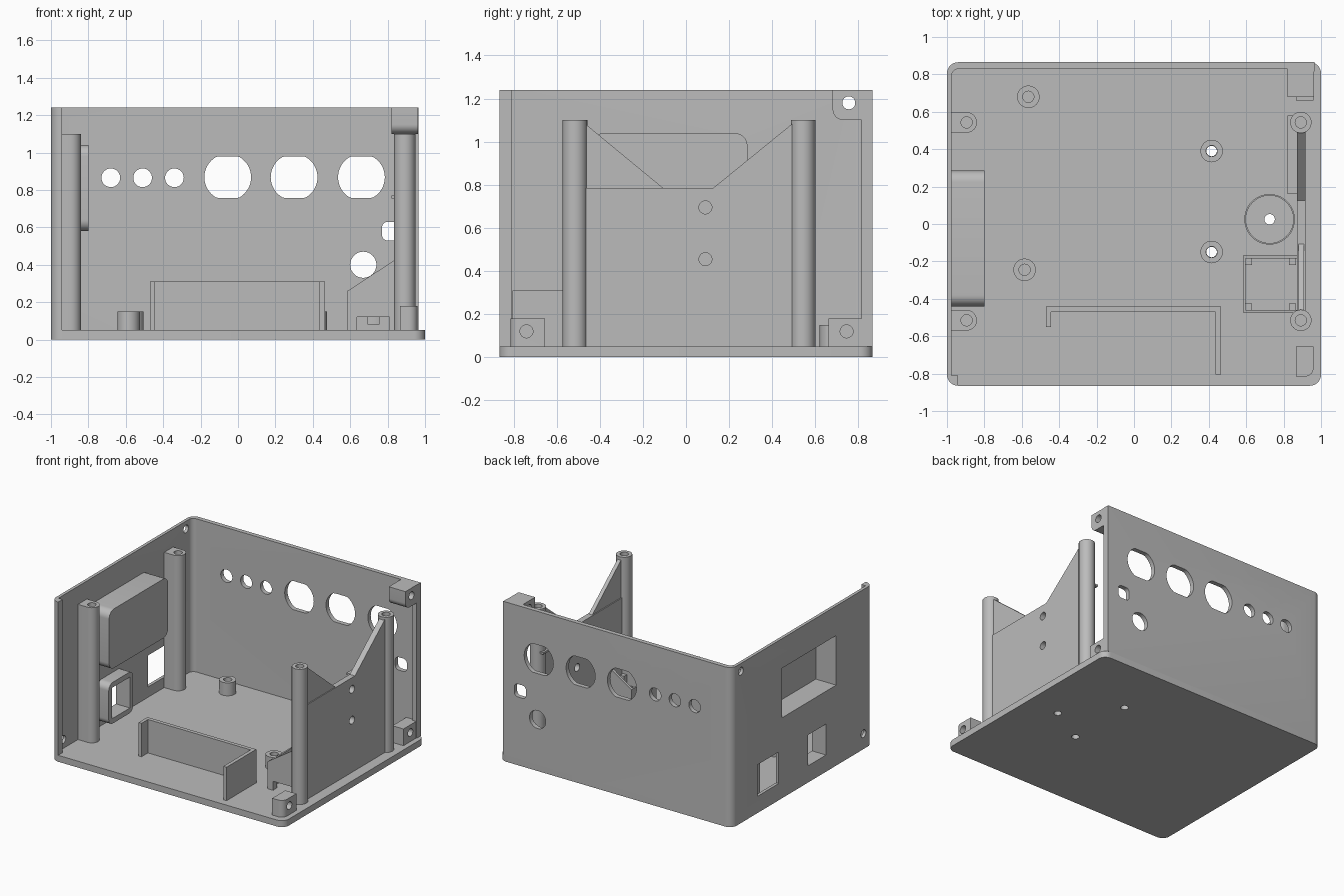
import bpy, bmesh
from math import cos, sin, pi, radians

if "Cube" in bpy.data.objects:
    bpy.data.objects.remove(bpy.data.objects["Cube"], do_unlink=True)

grey = bpy.data.materials.new("plain grey")
grey.use_nodes = True
GREY = (0.5, 0.5, 0.5, 1)
grey.diffuse_color = GREY
grey.node_tree.nodes["Principled BSDF"].inputs["Base Color"].default_value = GREY

FLOOR, TOP, POST_TOP = 0.05, 1.24, 1.1


def arc(cu, cv, r, a0, a1, n=8):
    angles = [radians(a0 + (a1 - a0) * i / n) for i in range(n + 1)]
    return [(cu + r * cos(a), cv + r * sin(a)) for a in angles]


def circle(cu, cv, r, n=32):
    return arc(cu, cv, r, 0, 360, n)[:-1]


def rect(u0, u1, v0, v1, r=0):
    if not r:
        return [(u0, v0), (u1, v0), (u1, v1), (u0, v1)]
    return (arc(u1 - r, v1 - r, r, 0, 90) + arc(u0 + r, v1 - r, r, 90, 180)
            + arc(u0 + r, v0 + r, r, 180, 270) + arc(u1 - r, v0 + r, r, 270, 360))


def prism(name, pts, axis, a, b):
    """Extrude a profile along an axis from a to b."""
    place = {"x": lambda u, v, w: (w, u, v),
             "y": lambda u, v, w: (u, w, v),
             "z": lambda u, v, w: (u, v, w)}[axis]
    bm = bmesh.new()
    low = [bm.verts.new(place(u, v, a)) for u, v in pts]
    high = [bm.verts.new(place(u, v, b)) for u, v in pts]
    bm.faces.new(low)
    bm.faces.new(high)
    for i in range(len(pts)):
        j = (i + 1) % len(pts)
        bm.faces.new((low[i], low[j], high[j], high[i]))
    bmesh.ops.recalc_face_normals(bm, faces=bm.faces)
    mesh = bpy.data.meshes.new(name)
    bm.to_mesh(mesh)
    bm.free()
    mesh.materials.append(grey)
    obj = bpy.data.objects.new(name, mesh)
    bpy.context.collection.objects.link(obj)
    return obj


def cut(obj, *holes):
    """Subtract prisms given as (profile, axis, start, end)."""
    for hole in holes:
        tool = prism("cutter", *hole)
        tool.hide_render = True
        mod = obj.modifiers.new("cut", "BOOLEAN")
        mod.operation, mod.solver, mod.object = "DIFFERENCE", "EXACT", tool
        bpy.context.view_layer.objects.active = obj
        bpy.ops.object.modifier_apply(modifier=mod.name)
        bpy.data.objects.remove(tool, do_unlink=True)
    return obj


# Standoffs on the floor, two of them drilled through the base
drilled = [(0.415, 0.39), (0.415, -0.15)]
blind = [(-0.565, 0.68), (-0.585, -0.245)]
buzzer = (0.725, 0.025)

base = prism("base_plate", rect(-1, 1, -0.865, 0.865, 0.06), "z", 0, FLOOR)
cut(base, *[(circle(x, y, 0.028), "z", -0.1, 0.1) for x, y in drilled + [buzzer]])
for i, (x, y) in enumerate(drilled + blind):
    post = prism(f"standoff_{i + 1}", circle(x, y, 0.06), "z", FLOOR, 0.15)
    cut(post, (circle(x, y, 0.03), "z", 0, 0.2))

# Back and left walls in one bent sheet with end lips
outline = (arc(-0.94, -0.805, 0.06, 180, 270)
           + [(-0.94, -0.81), (-0.976, -0.81)]
           + arc(-0.936, 0.79, 0.04, 180, 90)
           + [(0.93, 0.83), (0.93, 0.815), (0.965, 0.815), (0.965, 0.865)]
           + arc(-0.94, 0.805, 0.06, 90, 180))
walls = prism("back_and_left_walls", outline, "z", FLOOR, TOP)

# Connector openings in the back wall
back_holes = [circle(x, 0.865, 0.05) for x in (-0.68, -0.51, -0.34)]
for x in (-0.055, 0.3, 0.66):
    back_holes.append([(u, max(0.757, min(0.98, v))) for u, v in circle(x, 0.868, 0.125, 48)])
back_holes += [circle(0.67, 0.4, 0.07), rect(0.77, 0.87, 0.53, 0.63, 0.03)]
cut(walls, *[(h, "y", 0.7, 1) for h in back_holes])

# Openings and screw holes in the left wall
window = rect(-0.415, 0.25, 0.625, 1.01)
socket = rect(-0.29, -0.07, 0.13, 0.37)
side_holes = [window, socket, rect(0.29, 0.55, 0.13, 0.375),
              circle(0.755, 1.18, 0.03), circle(-0.75, 0.12, 0.03)]
cut(walls, *[(h, "x", -1.1, -0.9) for h in side_holes])

# Closed pocket behind the window, rim around the socket
pocket = prism("window_pocket", rect(-0.44, 0.285, 0.58, 1.04, 0.06), "x", -0.978, -0.8)
cut(pocket, (window, "x", -1.1, -0.825))
rim = prism("socket_rim", rect(-0.33, -0.03, 0.09, 0.41, 0.05), "x", -0.978, -0.88)
cut(rim, (socket, "x", -1.1, -0.8))

# Tall lid posts: D-shaped on the left wall, round on the right
for place, y in (("front", -0.515), ("back", 0.543)):
    d_shape = [(-0.978, y - 0.055)] + arc(-0.895, y, 0.055, -90, 90, 16) + [(-0.978, y + 0.055)]
    left = prism(f"left_{place}_post", d_shape, "z", FLOOR, POST_TOP)
    right = prism(f"right_{place}_post", circle(0.892, y, 0.057), "z", FLOOR, POST_TOP)
    cut(left, (circle(-0.895, y, 0.03), "z", 0.9, 1.2))
    cut(right, (circle(0.892, y, 0.03), "z", 0.9, 1.2))

# Panel between the right posts with sloped gussets
panel = prism("right_panel", rect(-0.47, 0.5, FLOOR, 0.785), "x", 0.872, 0.917)
cut(panel, *[(circle(0.09, z, 0.03), "x", 0.8, 1) for z in (0.455, 0.695)])
prism("front_gusset", [(-0.47, 0.78), (-0.1, 0.78), (-0.47, 1.085)], "x", 0.88, 0.91)
prism("back_gusset", [(0.495, 0.78), (0.12, 0.78), (0.495, 1.085)], "x", 0.872, 0.917)
prism("panel_rib", rect(0.16, 0.58, 0.755, 0.77), "x", 0.82, 0.875)

# Angled tray beside the panel
slope = [(0.585, FLOOR), (0.875, FLOOR), (0.875, 0.45), (0.585, 0.26)]
front = prism("tray_front", slope, "y", -0.475, -0.46)
cut(front, (rect(0.635, 0.81, 0, 0.12), "y", -0.6, -0.4))
rear = prism("tray_back", slope, "y", -0.185, -0.165)
cut(rear, (rect(0.695, 0.755, 0.08, 0.12), "y", -0.3, -0.1))
prism("tray_side", rect(-0.475, -0.165, FLOOR, 0.26), "x", 0.585, 0.597)
for x in (0.597, 0.83):
    for y in (-0.46, -0.22):
        prism("tray_corner", rect(x, x + 0.035, y, y + 0.035), "z", FLOOR, 0.2)

# Round holder for a small disc
ring = prism("disc_ring", circle(*buzzer, 0.135, 48), "z", FLOOR, 0.13)
cut(ring, (circle(*buzzer, 0.127, 48), "z", 0, 0.2))

# Three-sided holder on the floor
prism("holder_back", rect(-0.47, 0.465, -0.47, -0.44), "z", FLOOR, 0.31)
prism("holder_left_arm", rect(-0.47, -0.445, -0.55, -0.47), "z", FLOOR, 0.31)
prism("holder_right_arm", rect(0.437, 0.465, -0.805, -0.47), "z", FLOOR, 0.31)

# Screw blocks on the open right side
front_block = prism("front_lower_block",
                    [(0.865, -0.655), (0.865, -0.815)] + arc(0.915, -0.77, 0.045, -90, 0)
                    + [(0.96, -0.655)], "z", FLOOR, 0.18)
cut(front_block, (circle(-0.74, 0.12, 0.03), "x", 0.89, 1.1))
back_block = prism("back_lower_block", rect(0.66, 0.835, FLOOR, 0.18), "x", 0.865, 0.96)
cut(back_block, (circle(0.745, 0.12, 0.03), "x", 0.89, 1.1))
top_profile = arc(0.73, 1.15, 0.05, 180, 270) + [(0.835, 1.1), (0.835, TOP), (0.68, TOP)]
top_block = prism("back_upper_block", top_profile, "x", 0.82, 0.963)
cut(top_block, (circle(0.755, 1.18, 0.03), "x", 0.7, 1.1))

# Smooth the round surfaces, keep edges sharp
bpy.ops.object.select_all(action="DESELECT")
for obj in bpy.context.collection.objects:
    if obj.type == "MESH" and grey.name in obj.data.materials:
        obj.select_set(True)
        bpy.context.view_layer.objects.active = obj
bpy.ops.object.shade_smooth_by_angle(angle=radians(30))
